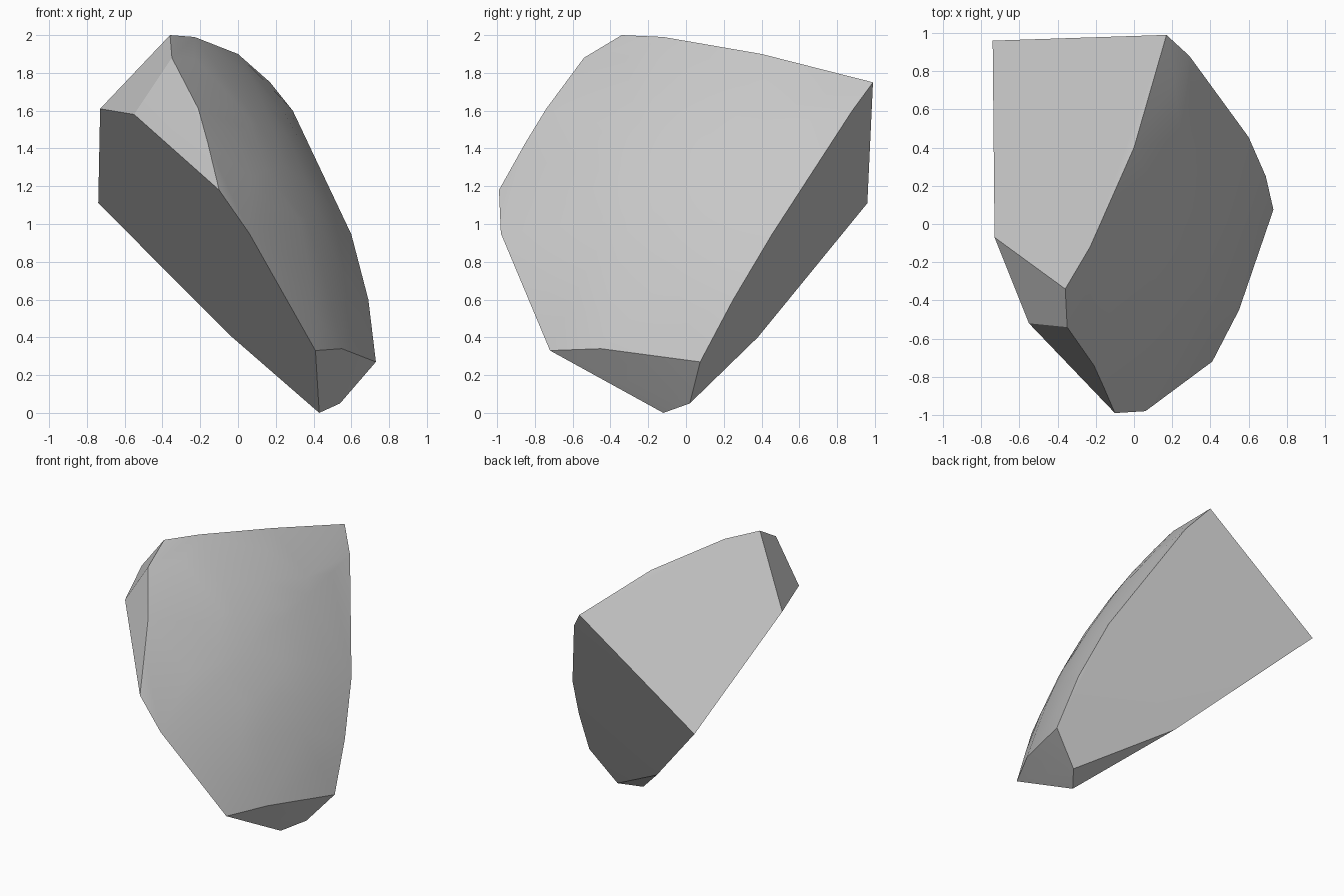
import bpy
import bmesh
import math
from mathutils import Vector

cube = bpy.data.objects.get("Cube")
if cube:
    bpy.data.objects.remove(cube)

# Plain grey stone
stone = bpy.data.materials.new("grey_stone")
stone.use_nodes = True
grey = (0.57, 0.57, 0.57, 1)
stone.diffuse_color = grey
stone.node_tree.nodes["Principled BSDF"].inputs["Base Color"].default_value = grey

# Rim of the rounded outer surface, where the flat breaks cut it
rim = [Vector(p) for p in (
    (-.36, -.34, 2), (-.23, -.12, 1.99), (0, .4, 1.9), (.17, .99, 1.75),
    (.29, .88, 1.6), (.6, .455, .945), (.69, .25, .6), (.73, .075, .27),
    (.55, -.45, .34), (.41, -.72, .33), (.06, -.98, .95), (-.1, -.99, 1.18),
    (-.16, -.85, 1.43), (-.21, -.74, 1.61), (-.35, -.54, 1.88))]

# Corners where the flat breaks meet each other
corners = [Vector(p) for p in (
    (-.73, -.07, 1.61), (-.55, -.52, 1.58), (-.74, .96, 1.11),
    (-.03, .38, .4), (.43, -.12, 0), (.54, .02, .05))]

# The outer surface is a patch of a large sphere
centre, radius = Vector((-2.68, .92, -.42)), 3.58


def on_sphere(p):
    return centre + (p - centre).normalized() * radius


middle = sum(rim, Vector()) / len(rim)
dome = [on_sphere(middle)]
for fraction in (.3, .55, .8):
    dome += [on_sphere(middle.lerp(p, fraction)) for p in rim]

# Wrap all points in one convex chunk
bm = bmesh.new()
for p in rim + corners + dome:
    bm.verts.new(p)
hull = bmesh.ops.convex_hull(bm, input=bm.verts[:])
loose = [v for v in bm.verts if not v.link_faces]
bmesh.ops.delete(bm, geom=loose, context='VERTS')
bmesh.ops.recalc_face_normals(bm, faces=bm.faces[:])

mesh = bpy.data.meshes.new("rock_fragment")
bm.to_mesh(mesh)
bm.free()
mesh.materials.append(stone)
rock = bpy.data.objects.new("rock_fragment", mesh)
bpy.context.collection.objects.link(rock)

# Smooth dome, crisp broken edges
bpy.ops.object.select_all(action='DESELECT')
rock.select_set(True)
bpy.context.view_layer.objects.active = rock
bpy.ops.object.shade_smooth_by_angle(angle=math.radians(22))
